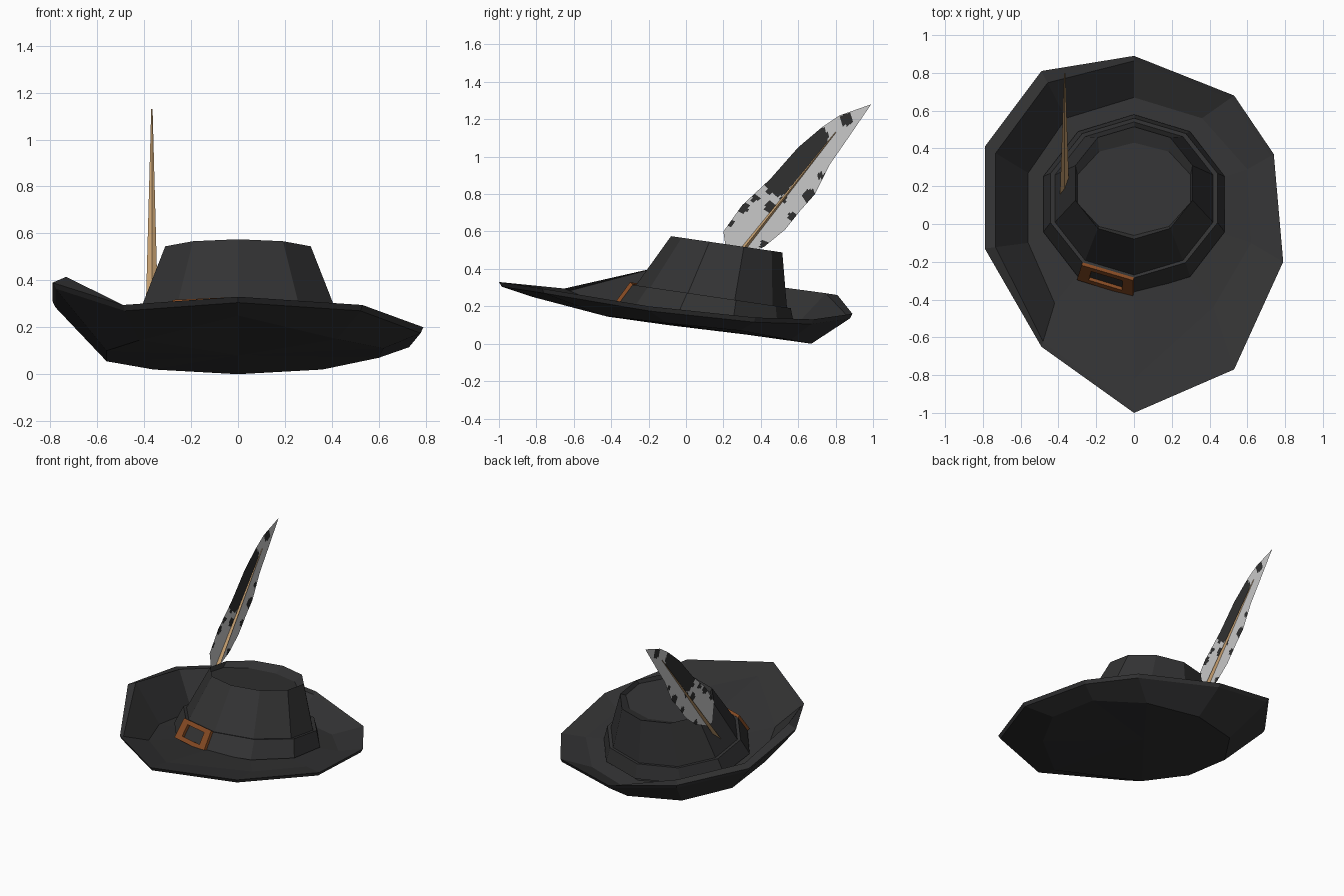
import bpy, bmesh, math
from mathutils import Vector

if "Cube" in bpy.data.objects:
    bpy.data.objects.remove(bpy.data.objects["Cube"])


def material(name, rgb):
    m = bpy.data.materials.new(name)
    m.diffuse_color = (*rgb, 1)
    m.use_nodes = True
    m.node_tree.nodes["Principled BSDF"].inputs["Base Color"].default_value = m.diffuse_color
    return m


FELT = material("black_felt", (0.033, 0.033, 0.034))
COPPER = material("copper_brown", (0.24, 0.07, 0.017))
TAN = material("quill_tan", (0.58, 0.36, 0.17))
WHITE = material("feather_pale", (0.58, 0.58, 0.58))
DARK = material("feather_dark", (0.03, 0.03, 0.03))


def make_object(name, bm, *mats, solid=True):
    if solid:
        bmesh.ops.recalc_face_normals(bm, faces=bm.faces)
    me = bpy.data.meshes.new(name)
    bm.to_mesh(me)
    bm.free()
    for m in mats:
        me.materials.append(m)
    ob = bpy.data.objects.new(name, me)
    bpy.context.collection.objects.link(ob)
    return ob


def loft(name, rings, mat, start=None, end=None, closed=False):
    """Skin equal-length rings; start/end are optional cap centre points."""
    bm = bmesh.new()
    vs = [[bm.verts.new(p) for p in r] for r in rings]
    n = len(vs[0])
    pairs = list(zip(vs, vs[1:])) + ([(vs[-1], vs[0])] if closed else [])
    for a, b in pairs:
        for i in range(n):
            j = (i + 1) % n
            bm.faces.new((a[i], a[j], b[j], b[i]))
    for ring, c in ((vs[0], start), (vs[-1], end)):
        if c is not None:
            cv = bm.verts.new(c)
            for i in range(n):
                bm.faces.new((ring[i], ring[(i + 1) % n], cv))
    return make_object(name, bm, mat)


def tilted_ring(rx, front, back, n=10):
    """Ten-sided ellipse between a front (y, z) and a back (y, z) point."""
    (yf, zf), (yb, zb) = front, back
    out = []
    for k in range(n):
        a = math.tau * k / n
        t = (1 + math.cos(a)) / 2
        out.append(Vector((rx * math.sin(a), yf + (yb - yf) * t, zf + (zb - zf) * t)))
    return out


# Brim: asymmetric upturned edge, clockwise from the back
edge = [Vector(p) for p in (
    (0, .89, .16), (.53, .68, .13), (.74, .37, .14), (.79, -.2, .20), (.53, -.77, .295),
    (0, -1, .33), (-.49, -.65, .295), (-.79, -.13, .39), (-.79, .41, .31), (-.49, .81, .26))]
under = [Vector(p) for p in (
    (0, .67, 0), (.36, .56, .02), (.60, .29, .07), (.62, -.1, .11), (.42, -.44, .15),
    (0, -.82, .25), (-.42, -.42, .145), (-.56, -.1, .10), (-.56, .27, .055), (-.36, .56, .02))]
floor = [p + Vector((0, 0, .05)) for p in under]
edge_low = [Vector((p.x * .985, p.y * .985, p.z - .025)) for p in edge]
lip = []
for k, (e, f) in enumerate(zip(edge, floor)):
    rolled = k in (7, 8, 9)
    q = e.lerp(f, .25 if rolled else .12)
    if rolled:
        q.z = e.z + (.025 if k == 7 else .01)
    lip.append(q)
loft("brim", [under, edge_low, edge, lip, floor], FELT, (0, .1, .08), (0, .1, .13))

# Crown with a sunken top
crown_base = tilted_ring(.44, (-.27, .31), (.54, .19))
loft("crown", [tilted_ring(.46, (-.30, .17), (.55, .06)), crown_base,
               tilted_ring(.326, (-.08, .575), (.515, .488)),
               tilted_ring(.315, (-.06, .545), (.43, .465))],
     FELT, None, (0, .185, .505))

# Hat band
band_low = tilted_ring(.505, (-.37, .20), (.58, .09))
band_top = tilted_ring(.465, (-.285, .315), (.56, .19))
loft("hat_band", [tilted_ring(.44, (-.30, .19), (.54, .08)), band_low, band_top, crown_base],
     FELT, closed=True)

# Buckle frame on the front facet of the band
a, b, c, d = band_low[5], band_low[6], band_top[6], band_top[5]
normal = (b - a).cross(d - a).normalized()
if normal.y > 0:
    normal = -normal


def facet_loop(u, v, lift):
    pts = []
    for s, t in ((u, v), (1 - u, v), (1 - u, 1 - v), (u, 1 - v)):
        pts.append(a.lerp(b, s).lerp(d.lerp(c, s), t) + normal * lift)
    return pts


loft("buckle", [facet_loop(0, -.02, 0), facet_loop(0, -.02, .02),
                facet_loop(.2, .2, .02), facet_loop(.2, .2, 0)], COPPER, closed=True)

# Feather vane: thin sheet between an upper and a lower edge, in the (y, z) plane
FX = -.367
upper = [(.22, .46), (.2, .6), (.3, .74), (.45, .88), (.6, 1.05), (.73, 1.16), (.82, 1.22), (.99, 1.28)]
lower = [(.27, .45), (.42, .52), (.53, .61), (.61, .71), (.69, .80), (.77, .96), (.86, 1.09), (.99, 1.28)]
SEG, ACROSS = 9, 24


def along(pts, i):
    k = min(i // SEG, len(pts) - 2)
    return Vector(pts[k]).lerp(Vector(pts[k + 1]), (i - k * SEG) / SEG)


# Dark blotches (y, z, radius); the large ones stop at the quill
big = [(.49, .86, .07), (.56, .93, .09), (.63, 1.03, .09), (.69, 1.1, .07)]
small = [(.86, 1.2, .035), (.31, .73, .028), (.37, .78, .02), (.45, .73, .03), (.57, .68, .025),
         (.52, .77, .02), (.66, .79, .035), (.42, .53, .025), (.72, .9, .018), (.24, .65, .018)]


def is_dark(y, z):
    hit = lambda s: (y - s[0]) ** 2 + (z - s[1]) ** 2 < s[2] ** 2
    above_quill = y < .15 + (z - .33) * .8125
    return any(map(hit, small)) or (above_quill and any(map(hit, big)))


bm = bmesh.new()
rows = []
for i in range(SEG * 7):
    p, q = along(upper, i), along(lower, i)
    rows.append([bm.verts.new((FX, *p.lerp(q, j / ACROSS))) for j in range(ACROSS + 1)])
for r, s in zip(rows, rows[1:]):
    for j in range(ACROSS):
        f = bm.faces.new((r[j], r[j + 1], s[j + 1], s[j]))
        m = f.calc_center_median()
        f.material_index = int(is_dark(m.y, m.z))
tip = bm.verts.new((FX, .99, 1.28))
for j in range(ACROSS):
    bm.faces.new((rows[-1][j], rows[-1][j + 1], tip))
make_object("feather_vane", bm, WHITE, DARK, solid=False)

# Quill: four-sided tapering spine
start, end = Vector((FX, .15, .31)), Vector((FX, .80, 1.13))
side = Vector((1, 0, 0))
across = (end - start).cross(side).normalized()


def diamond(centre, w, h):
    return [centre + side * w, centre + across * h, centre - side * w, centre - across * h]


loft("quill", [diamond(start, .025, .016), diamond(end, .003, .002)], TAN, start, end)
